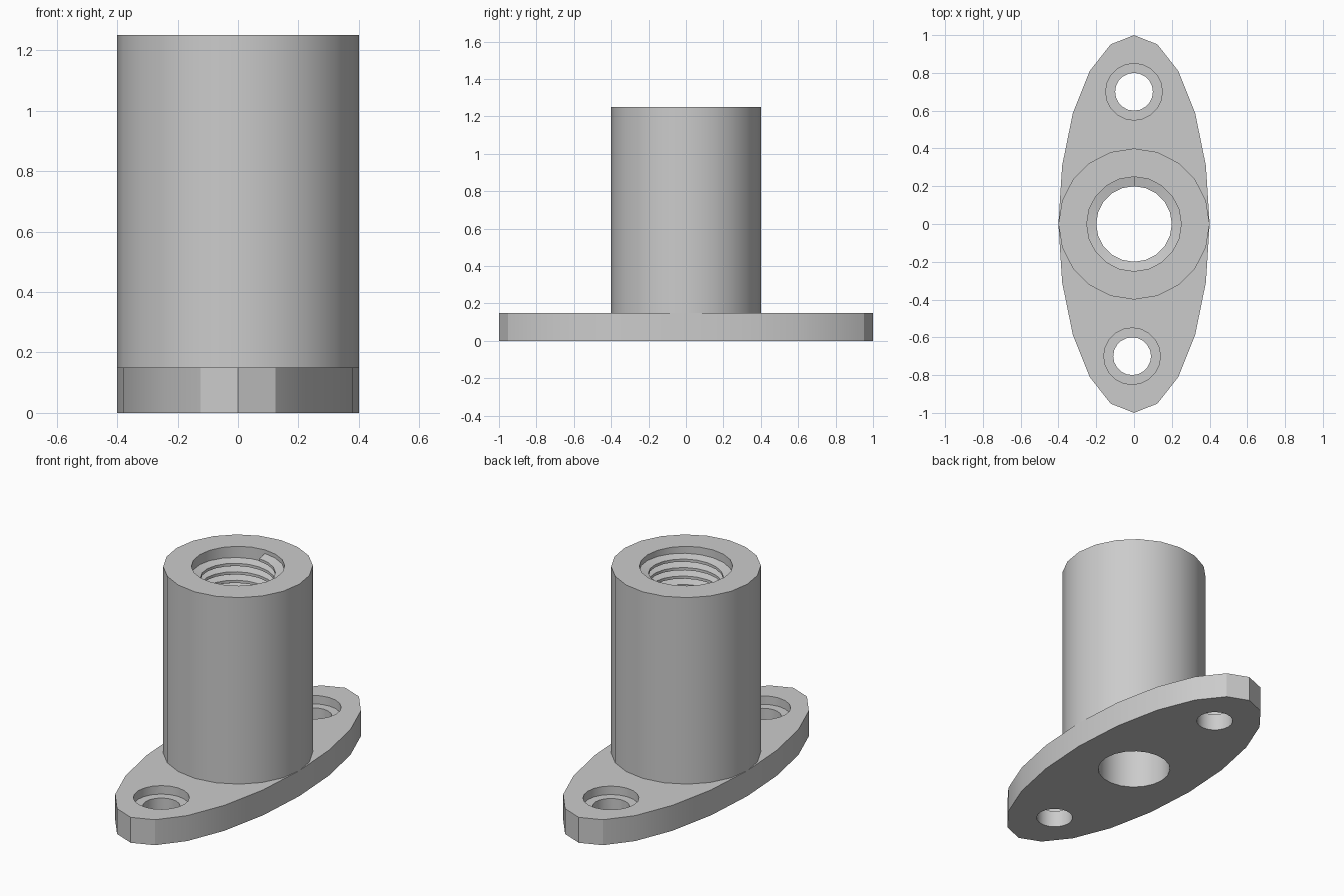
import bpy, bmesh, math

SIDES = 20
PLATE_TOP, TOP = 0.15, 1.25
OUTER, BORE, MINOR = 0.4, 0.25, 0.2

if "Cube" in bpy.data.objects:
    bpy.data.objects.remove(bpy.data.objects["Cube"])

grey = bpy.data.materials.new("plain grey")
grey.use_nodes = True
colour = (0.6, 0.6, 0.6, 1)
grey.diffuse_color = colour
grey.node_tree.nodes["Principled BSDF"].inputs["Base Color"].default_value = colour


def make_object(name, bm):
    bmesh.ops.recalc_face_normals(bm, faces=bm.faces)
    mesh = bpy.data.meshes.new(name)
    bm.to_mesh(mesh)
    bm.free()
    mesh.materials.append(grey)
    obj = bpy.data.objects.new(name, mesh)
    bpy.context.collection.objects.link(obj)
    return obj


def shade(obj):
    bpy.ops.object.select_all(action='DESELECT')
    obj.select_set(True)
    bpy.context.view_layer.objects.active = obj
    bpy.ops.object.shade_smooth_by_angle(angle=math.radians(30))


def prism(name, rx, ry, low, high, x=0, y=0):
    bm = bmesh.new()
    ring = [bm.verts.new((x + rx * math.cos(a), y + ry * math.sin(a), low))
            for a in (math.tau * i / SIDES for i in range(SIDES))]
    face = bm.faces.new(ring)
    out = bmesh.ops.extrude_face_region(bm, geom=[face])
    verts = [v for v in out["geom"] if isinstance(v, bmesh.types.BMVert)]
    bmesh.ops.translate(bm, verts=verts, vec=(0, 0, high - low))
    return make_object(name, bm)


def bridge(bm, rings):
    for a, b in zip(rings, rings[1:]):
        for i in range(len(a)):
            j = (i + 1) % len(a)
            bm.faces.new((a[i], a[j], b[j], b[i]))


# Elliptical flange, drilled for the bore and two counterbored screws
flange = prism("flange", OUTER, 1, 0, PLATE_TOP)
cutters = [prism("bore_cutter", MINOR, MINOR, -0.1, 0.3)]
for label, x, y in (("front", -0.01, -0.7), ("back", 0, 0.7)):
    cutters.append(prism(label + "_hole_cutter", 0.1, 0.1, -0.1, 0.3, x, y))
    cutters.append(prism(label + "_counterbore_cutter", 0.15, 0.15, 0.1, 0.3, x, y))
for cutter in cutters:
    mod = flange.modifiers.new(cutter.name, 'BOOLEAN')
    mod.operation = 'DIFFERENCE'
    mod.solver = 'EXACT'
    mod.object = cutter
    bpy.context.view_layer.objects.active = flange
    bpy.ops.object.modifier_apply(modifier=mod.name)
    bpy.data.objects.remove(cutter)
shade(flange)

# Hollow barrel: outer wall, rim, threaded bore, step, lower bore
bm = bmesh.new()
profile = [(OUTER, PLATE_TOP), (OUTER, TOP), (BORE, TOP),
           (BORE, 0.25), (MINOR, 0.25), (MINOR, PLATE_TOP)]
bridge(bm, [[bm.verts.new((r * math.cos(math.tau * i / SIDES),
                           r * math.sin(math.tau * i / SIDES), z))
             for i in range(SIDES)] for r, z in profile])
shade(make_object("barrel", bm))

# Helical thread ridge inside the bore
PITCH, START, END = 0.05, 0.27, 1.21
section = [(BORE + 0.005, -0.02), (MINOR, -0.008), (MINOR, 0.008), (BORE + 0.005, 0.02)]
steps = round((END - START) / PITCH * SIDES)
bm = bmesh.new()
rings = []
for i in range(steps + 1):
    a = math.tau * (i - steps + SIDES // 4) / SIDES
    z = START + PITCH * i / SIDES
    rings.append([bm.verts.new((r * math.cos(a), r * math.sin(a), z + dz))
                  for r, dz in section])
bridge(bm, rings)
bm.faces.new(rings[0])
bm.faces.new(rings[-1])
shade(make_object("thread", bm))
